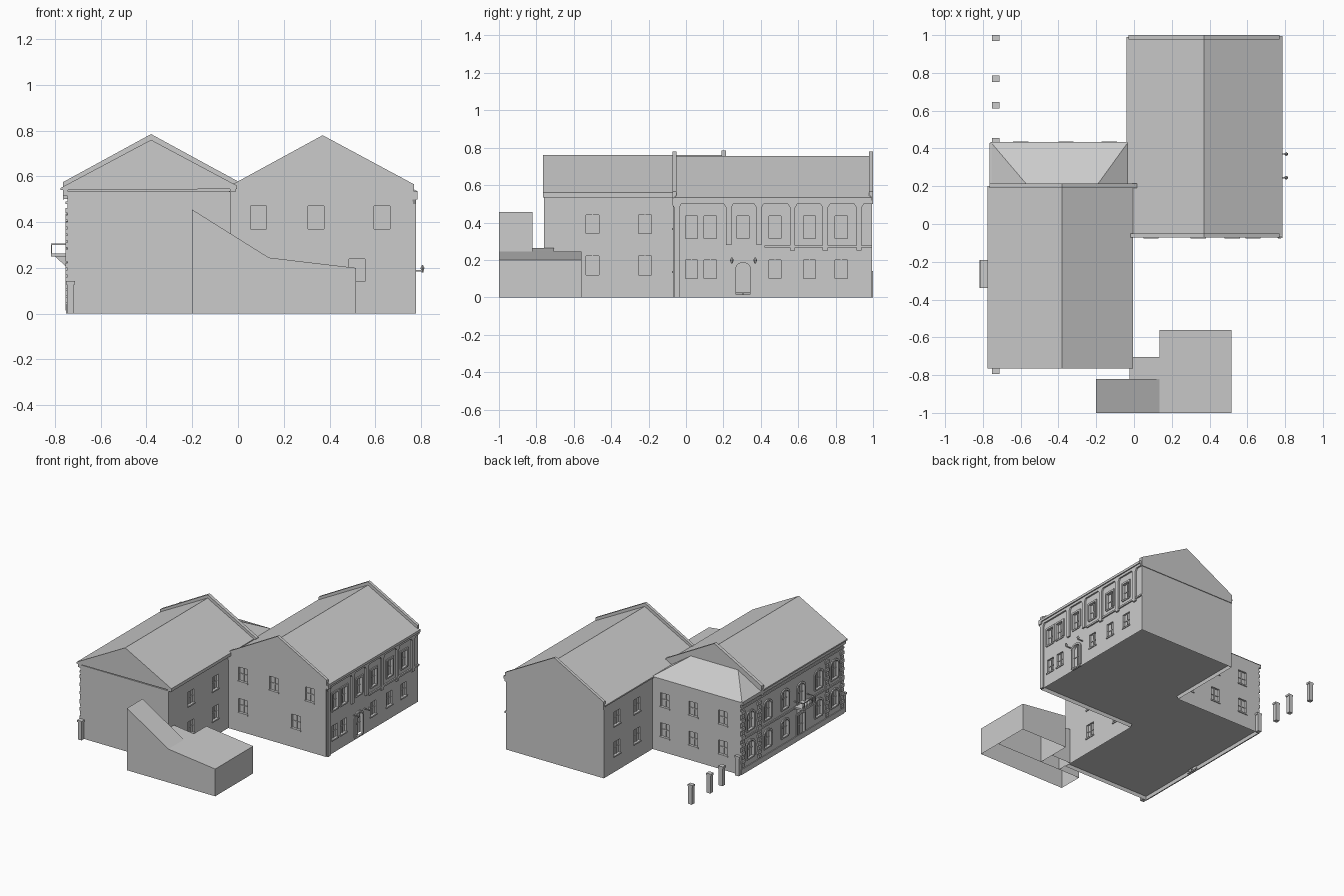
import bpy, bmesh, math
from mathutils import Vector

if "Cube" in bpy.data.objects:
    bpy.data.objects.remove(bpy.data.objects["Cube"])

# wall name: (axis of normal, position, outward sign)
WALLS = {'west': (0, -.745, -1), 'inner_east': (0, -.03, 1), 'east': (0, .765, 1),
         'inner_west': (0, -.03, -1), 'south': (1, -.07, -1), 'north': (1, .43, 1)}


def finish(name, bm):
    bmesh.ops.recalc_face_normals(bm, faces=bm.faces)
    me = bpy.data.meshes.new(name)
    bm.to_mesh(me)
    bm.free()
    ob = bpy.data.objects.new(name, me)
    bpy.context.collection.objects.link(ob)
    return ob


def add_prism(bm, pts, axis, a, b):
    """Extrude a 2D outline along axis from a to b."""
    def at(p, t):
        c = list(p)
        c.insert(axis, t)
        return Vector(c)
    lo = [bm.verts.new(at(p, a)) for p in pts]
    hi = [bm.verts.new(at(p, b)) for p in pts]
    n = len(pts)
    cap = bm.faces.new(lo)
    bm.faces.new(hi[::-1])
    for i in range(n):
        bm.faces.new((lo[i], lo[(i + 1) % n], hi[(i + 1) % n], hi[i]))
    return cap


def rect(u0, u1, z0, z1):
    return [(u0, z0), (u1, z0), (u1, z1), (u0, z1)]


def prism(name, pts, axis, a, b):
    bm = bmesh.new()
    add_prism(bm, pts, axis, a, b)
    return finish(name, bm)


def on_wall(bm, wall, pts, d0, d1):
    axis, pos, s = WALLS[wall]
    add_prism(bm, pts, axis, pos + s * d0, pos + s * d1)


def wall_box(bm, wall, u, z, w, h, d0, d1):
    on_wall(bm, wall, rect(u - w / 2, u + w / 2, z - h / 2, z + h / 2), d0, d1)


def outline(u, z, w, h, arch):
    """Window outline centred at u, z; the head may be a shallow arch."""
    pts = [(u - w / 2, z - h / 2), (u + w / 2, z - h / 2)]
    if not arch:
        return pts + [(u + w / 2, z + h / 2), (u - w / 2, z + h / 2)]
    rise = w * .35
    return pts + [(u + w / 2 * math.cos(math.pi * i / 8),
                   z + h / 2 - rise + rise * math.sin(math.pi * i / 8)) for i in range(9)]


cut, trim, bars, sills = (bmesh.new() for _ in range(4))


def window(wall, u, z, w=.07, h=.1, arch=False, frame=False):
    on_wall(cut, wall, outline(u, z, w, h, arch), -.014, .02)
    wall_box(bars, wall, u, z, .006, h, -.016, -.008)
    wall_box(bars, wall, u, z, w, .006, -.016, -.009)
    wall_box(sills, wall, u, z - h / 2 - .005, w + .012, .01, -.01, .006)
    if frame:
        inner = outline(u, z, w, h, arch)[1:] + [(u - w / 2, z - h / 2)]
        outer = outline(u, z + .006, w + .026, h + .014, arch)[1:]
        outer += [(u - w / 2 - .013, z - h / 2)]
        for i in range(len(inner) - (2 if arch else 1)):
            on_wall(trim, wall, [inner[i], inner[i + 1], outer[i + 1], outer[i]], -.002, .008)
        if arch:
            wall_box(trim, wall, u - w / 2 - .0065, z - w * .175, .013, h - w * .35, -.002, .008)


# main walls: one joined footprint with a raised floor
bm = bmesh.new()
foot = [(-.745, -.76), (-.03, -.76), (-.03, -.07), (.765, -.07),
        (.765, .995), (-.03, .995), (-.03, .43), (-.745, .43)]
floor = add_prism(bm, foot, 2, 0, .535)
bmesh.ops.recalc_face_normals(bm, faces=bm.faces)
bmesh.ops.inset_region(bm, faces=[floor], thickness=.008)
for v in floor.verts:
    v.co.z = .025
walls = finish('main_walls', bm)

# windows on the plain walls
for z in (.17, .39):
    for u in (-.5, -.22):
        window('inner_east', u, z)
    for u in (.84, .61):
        window('inner_west', u, z)
    for u in (-.6, -.36, -.13):
        window('north', u, z - .01)
for u in (.09, .34, .63):
    window('south', u, .42)
for u in (.09, .52):
    window('south', u, .19)

# windows on the decorated street side
west_bays = (.32, .12, -.08, -.265, -.47, -.655)
for u in west_bays:
    if u == -.265:
        window('west', u, .335, .075, .14, True, True)
        window('west', u, .10, .08, .17, False, True)
    else:
        window('west', u, .36, .075, .13, True, True)
        window('west', u, .15, .075, .12, True, True)

# windows and door on the panelled east side
for u in (.03, .13, .305, .475, .66, .83):
    window('east', u, .375, .065, .12, False, True)
    if u == .305:
        window('east', u, .1, .075, .17, True, True)
    else:
        window('east', u, .15, .065, .1)

cutter = finish('window_cutter', cut)
cutter.hide_render = True
cutter.hide_viewport = True
mod = walls.modifiers.new('openings', 'BOOLEAN')
mod.operation = 'DIFFERENCE'
mod.solver = 'EXACT'
mod.object = cutter
finish('window_surrounds', trim)
finish('window_bars', bars)
finish('window_sills', sills)

# street side bands and quoined pilasters
bm = bmesh.new()
wall_box(bm, 'west', -.165, .02, 1.19, .04, -.002, .006)
wall_box(bm, 'west', -.165, .255, 1.19, .012, -.002, .008)
wall_box(bm, 'west', -.165, .485, 1.19, .012, -.002, .008)
wall_box(bm, 'west', -.165, .527, 1.19, .026, -.002, .02)
finish('street_bands', bm)
bm = bmesh.new()
for u in (.41, .22, -.565, -.74):
    for i in range(14):
        wall_box(bm, 'west', u, .06 + i * .03, .04 if i % 2 else .03, .022, -.002, .01)
finish('street_quoins', bm)

# balcony over the street door
bm = bmesh.new()
add_prism(bm, rect(-.34, -.19, .25, .264), 0, -.818, -.74)
for y in (-.3, -.23):
    add_prism(bm, [(-.745, .2), (-.745, .25), (-.8, .25)], 1, y - .006, y + .006)
finish('balcony_slab', bm)
bm = bmesh.new()
add_prism(bm, rect(-.34, -.19, .3, .306), 0, -.818, -.813)
for i in range(9):
    y = -.3375 + i * .018125
    add_prism(bm, rect(y - .002, y + .002, .26, .302), 0, -.817, -.813)
for y in (-.338, -.192):
    add_prism(bm, rect(y - .002, y + .002, .3, .306), 0, -.818, -.742)
finish('balcony_railing', bm)

# east side pilasters with flared heads, bands and cornice
bm = bmesh.new()
for u, z0 in ((-.05, 0), (.228, .28), (.39, .28), (.57, .25), (.745, .25), (.925, .25)):
    h = .014
    on_wall(bm, 'east', [(u - h, z0), (u + h, z0), (u + h, .48), (u + h + .012, .5),
                         (u - h - .012, .5), (u - h, .48)], -.002, .012)
finish('east_pilasters', bm)
bm = bmesh.new()
wall_box(bm, 'east', .7075, .272, .575, .012, -.002, .01)
wall_box(bm, 'east', .4625, .508, 1.065, .018, -.002, .012)
wall_box(bm, 'east', .4625, .526, 1.065, .018, -.002, .02)
finish('east_cornice', bm)

# wall lamps beside the east door
bm = bmesh.new()
for y in (.245, .37):
    add_prism(bm, rect(y - .003, y + .003, .184, .19), 0, .76, .81)
    for z0, z1, r0, r1 in ((.18, .2, .004, .01), (.2, .212, .01, .003)):
        m = bmesh.ops.create_cone(bm, cap_ends=True, segments=6, radius1=r0, radius2=r1, depth=z1 - z0)
        bmesh.ops.translate(bm, verts=m['verts'], vec=(.806, y, (z0 + z1) / 2))
finish('wall_lamps', bm)

# roofs and raised gable copings
prism('south_wing_roof', [(-.775, .54), (-.775, .55), (-.38, .76), (-.005, .56), (-.005, .545)], 1, -.765, .2)
prism('east_wing_roof', [(-.04, .525), (-.04, .535), (.37, .755), (.785, .535), (.785, .525)], 1, -.06, .99)
prism('south_wing_coping', [(-.765, .5), (-.765, .575), (-.38, .785), (.015, .57), (.015, .545), (-.03, .53)],
      1, .19, .215)
for n, y in (('front', -.072), ('back', .978)):
    prism('east_wing_coping_' + n, [(-.03, .5), (-.03, .562), (.37, .78), (.77, .565), (.77, .5)], 1, y, y + .022)
prism('east_eave_block', rect(.76, .785, .5, .527), 1, -.073, -.045)
prism('inner_eave_gutter', rect(-.035, -.008, .535, .55), 1, -.765, -.07)

# hipped roof of the rear bay
bm = bmesh.new()
e = [bm.verts.new(p) for p in ((-.76, .2, .535), (-.76, .435, .535), (-.03, .435, .535), (-.03, .2, .535))]
t = [bm.verts.new(p) for p in ((-.56, .2, .65), (-.2, .2, .65))]
for f in ((e[0], e[1], t[0]), (e[1], e[2], t[1], t[0]), (e[2], e[3], t[1]), (e[0], t[0], t[1], e[3]), tuple(e)):
    bm.faces.new(f)
finish('rear_hip_roof', bm)

# low annexe at the front, open below
top = [(-.2, 0), (-.2, .455), (.135, .245), (.515, .2), (.515, 0)]
bm = bmesh.new()
add_prism(bm, top, 1, -1, -.82)
add_prism(bm, [(.135, 0), (.135, .245), (.515, .2), (.515, 0)], 1, -.82, -.56)
add_prism(bm, [(-.025, 0), (-.025, .265), (.135, .245), (.135, 0)], 1, -.82, -.705)
low = [f for f in bm.faces if all(v.co.z < .001 for v in f.verts)]
bmesh.ops.delete(bm, geom=low, context='FACES')
finish('annexe', bm)

# gate posts with caps along the street
bm = bmesh.new()
for y in (.985, .77, .63, .44, -.775):
    add_prism(bm, rect(-.747, -.717, y - .015, y + .015), 2, 0, .128)
    add_prism(bm, rect(-.751, -.713, y - .019 + (y > .9) * .004, y + .015), 2, .128, .142)
finish('gate_posts', bm)
